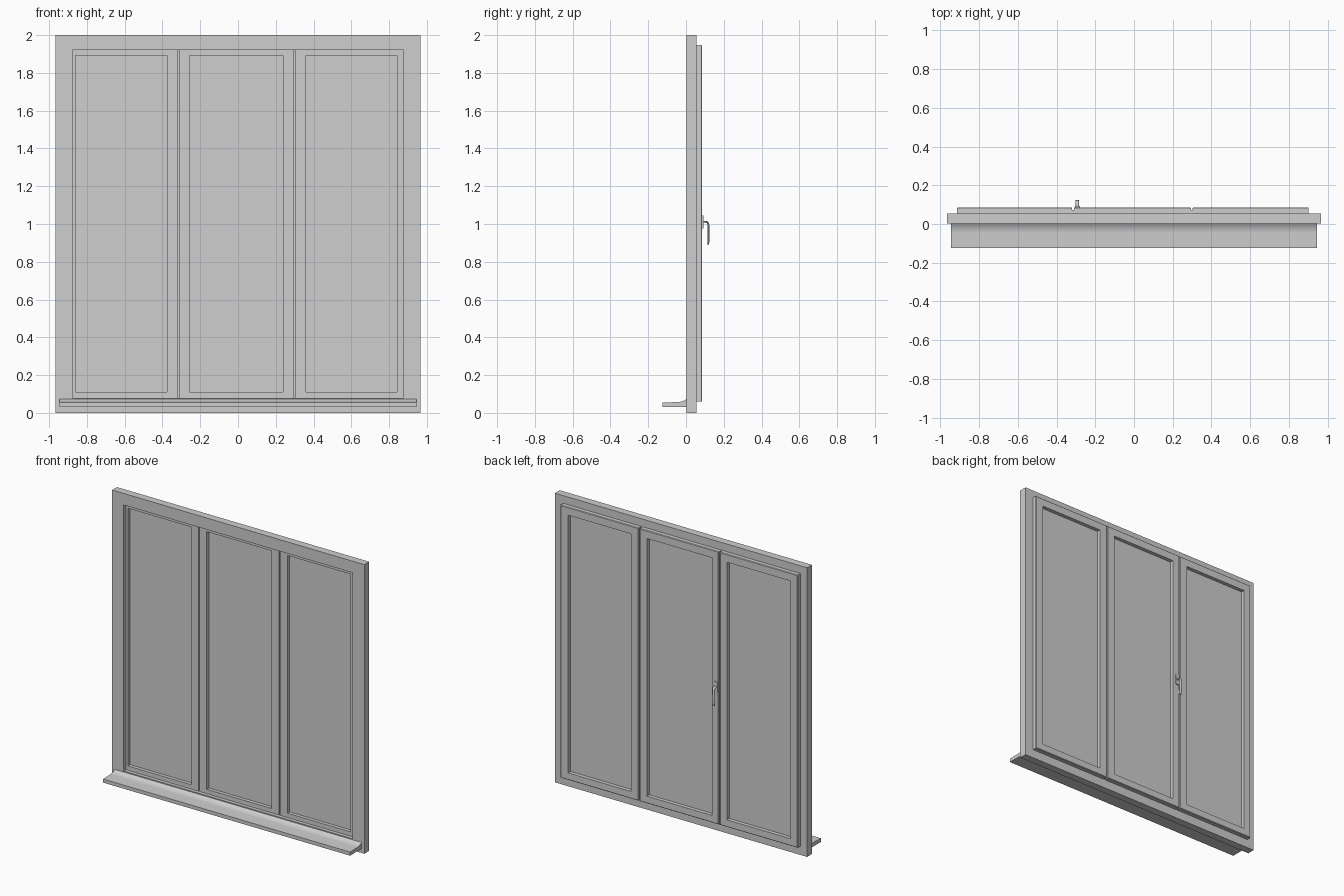
import bpy, bmesh, math
from mathutils import Vector

if "Cube" in bpy.data.objects:
    bpy.data.objects.remove(bpy.data.objects["Cube"])

grey = bpy.data.materials.new("light_grey")
grey.diffuse_color = (0.62, 0.62, 0.62, 1)
grey.use_nodes = True
grey.node_tree.nodes["Principled BSDF"].inputs["Base Color"].default_value = grey.diffuse_color


def finish(name, bm):
    bmesh.ops.recalc_face_normals(bm, faces=bm.faces)
    me = bpy.data.meshes.new(name)
    bm.to_mesh(me)
    bm.free()
    me.materials.append(grey)
    ob = bpy.data.objects.new(name, me)
    bpy.context.collection.objects.link(ob)
    return ob


def smooth(ob, angle=40):
    bpy.ops.object.select_all(action='DESELECT')
    ob.select_set(True)
    bpy.context.view_layer.objects.active = ob
    bpy.ops.object.shade_smooth_by_angle(angle=math.radians(angle))


def box(name, x0, x1, y0, y1, z0, z1):
    bm = bmesh.new()
    bmesh.ops.create_cube(bm, size=1)
    for v in bm.verts:
        v.co = ((x0 + x1) / 2 + v.co.x * (x1 - x0),
                (y0 + y1) / 2 + v.co.y * (y1 - y0),
                (z0 + z1) / 2 + v.co.z * (z1 - z0))
    return finish(name, bm)


def ring(name, sections):
    """Closed rectangular frame lofted through (x0, x1, z0, z1, y) loops."""
    bm = bmesh.new()
    loops = [[bm.verts.new((x, y, z)) for x, z in ((a, c), (b, c), (b, d), (a, d))]
             for a, b, c, d, y in sections]
    for i, lp in enumerate(loops):
        nx = loops[(i + 1) % len(loops)]
        for k in range(4):
            m = (k + 1) % 4
            bm.faces.new((lp[k], lp[m], nx[m], nx[k]))
    return finish(name, bm)


# outer frame around one wide opening
OPEN = (-0.876, 0.876, 0.08, 1.92)
OUT = (-0.965, 0.965, 0.0, 2.0)
ring("outer_frame", [(*OUT, 0.002), (*OUT, 0.055), (*OPEN, 0.055), (*OPEN, 0.002)])

# three sashes: body inside the opening, lip overlapping the frame at the back
Z0, Z1, G0, G1 = 0.06, 1.947, 0.11, 1.892
FRONT, LIP, BACK, B = 0.026, 0.055, 0.086, 0.004
sashes = [("left", -0.913, -0.319, -0.861, -0.375),
          ("middle", -0.311, 0.295, -0.258, 0.239),
          ("right", 0.303, 0.902, 0.361, 0.842)]
for side, x0, x1, g0, g1 in sashes:
    b0, b1 = max(x0, OPEN[0]), min(x1, OPEN[1])
    body = (b0, b1, OPEN[2], OPEN[3])
    lip = (x0, x1, Z0, Z1)
    hole = (g0, g1, G0, G1)
    ring(side + "_sash", [(*body, FRONT), (*body, LIP), (*lip, LIP), (*lip, BACK - B),
                          (x0 + B, x1 - B, Z0 + B, Z1 - B, BACK),
                          (*hole, BACK), (*hole, FRONT)])
    box(side + "_pane", g0 - 0.005, g1 + 0.005, 0.05, 0.06, G0 - 0.005, G1 + 0.005)

# seals closing the narrow gaps between sashes
for name, x in (("left_seal", -0.315), ("right_seal", 0.299)):
    box(name, x - 0.005, x + 0.005, 0.042, 0.072, Z0 + 0.005, Z1 - 0.005)

# sill: side profile with a concave rise toward the frame
prof = [(0.004, 0.03), (-0.125, 0.03), (-0.125, 0.055)]
for i in range(9):
    t = i / 8
    prof.append((-0.045 + 0.047 * t, 0.057 + 0.016 * t * t))
prof.append((0.004, 0.073))
bm = bmesh.new()
face = bm.faces.new([bm.verts.new((-0.945, y, z)) for y, z in prof])
ext = bmesh.ops.extrude_face_region(bm, geom=[face])
bmesh.ops.translate(bm, vec=(1.89, 0, 0),
                    verts=[g for g in ext["geom"] if isinstance(g, bmesh.types.BMVert)])
smooth(finish("sill", bm))

# handle: backplate, then a bent lever swept along a path
HX = -0.293
box("handle_plate", HX - 0.013, HX + 0.013, 0.085, 0.092, 0.975, 1.045)
path = [(0.088, 1.012, 0.009), (0.104, 1.012, 0.009), (0.112, 1.010, 0.009),
        (0.117, 1.003, 0.009), (0.119, 0.99, 0.008), (0.120, 0.96, 0.008),
        (0.120, 0.92, 0.010), (0.117, 0.892, 0.009)]
bm = bmesh.new()
loops = []
N = 12
for i, (y, z, w) in enumerate(path):
    p, q = path[max(i - 1, 0)], path[min(i + 1, len(path) - 1)]
    d = Vector((0, q[0] - p[0], q[1] - p[1])).normalized()
    n = Vector((1, 0, 0)).cross(d)
    c = Vector((HX, y, z))
    loops.append([bm.verts.new(c + Vector((w, 0, 0)) * math.cos(a) + n * 0.005 * math.sin(a))
                  for a in (2 * math.pi * k / N for k in range(N))])
for a, b in zip(loops, loops[1:]):
    for k in range(N):
        m = (k + 1) % N
        bm.faces.new((a[k], a[m], b[m], b[k]))
bm.faces.new(loops[0])
bm.faces.new(loops[-1])
smooth(finish("handle_lever", bm))
